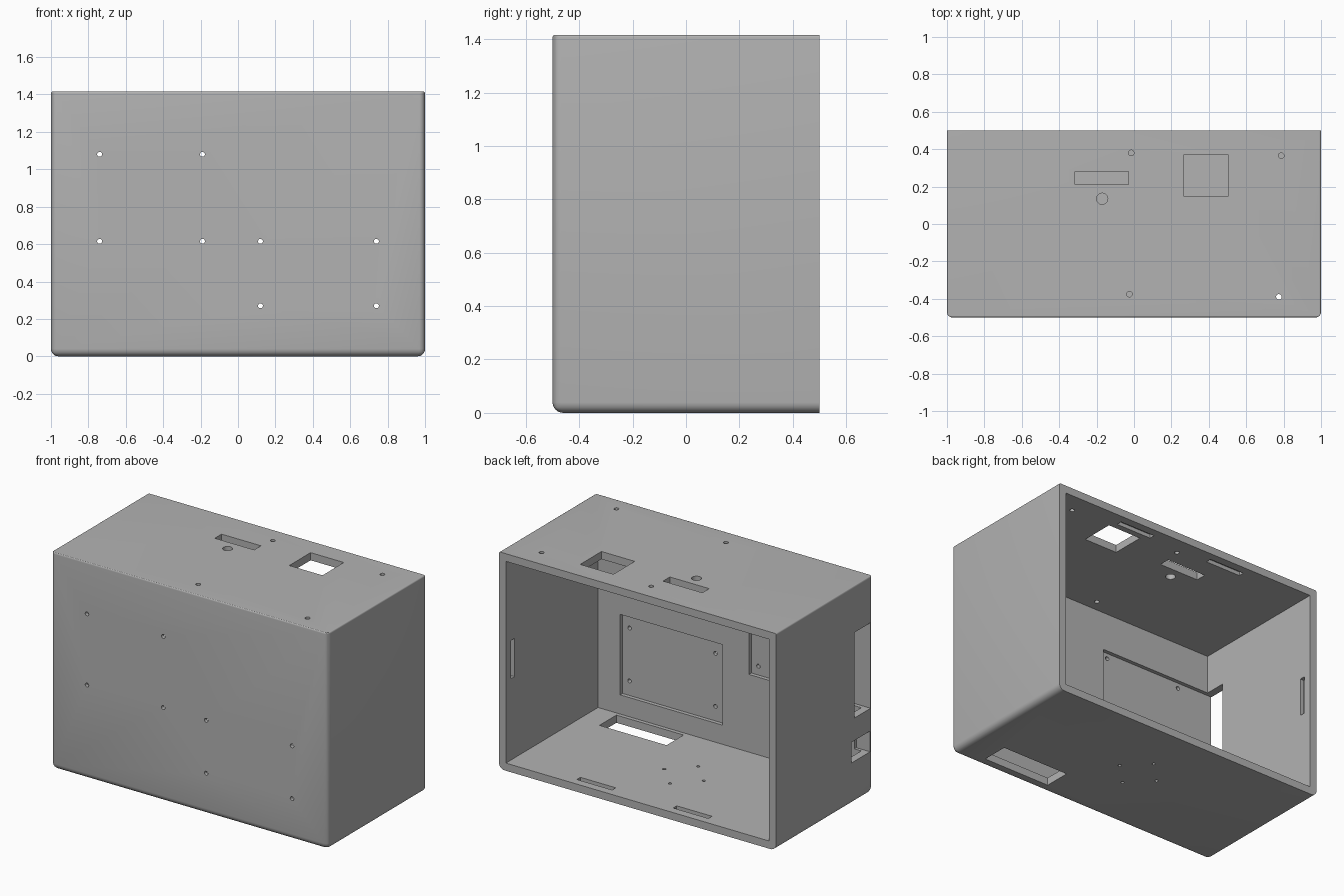
import bpy
import bmesh
from mathutils import Matrix, Vector

if "Cube" in bpy.data.objects:
    bpy.data.objects.remove(bpy.data.objects["Cube"], do_unlink=True)

HEIGHT = 1.416
WALL = 0.05
TOP = HEIGHT - WALL

grey = bpy.data.materials.new("plain grey")
grey.use_nodes = True
COLOUR = (0.45, 0.45, 0.45, 1)
grey.diffuse_color = COLOUR
grey.node_tree.nodes["Principled BSDF"].inputs["Base Color"].default_value = COLOUR


def new_object(name, bm):
    mesh = bpy.data.meshes.new(name)
    bm.to_mesh(mesh)
    bm.free()
    mesh.materials.append(grey)
    obj = bpy.data.objects.new(name, mesh)
    bpy.context.collection.objects.link(obj)
    return obj


def box(name, xs, ys, zs):
    low, high = (Vector(c) for c in zip(xs, ys, zs))
    bm = bmesh.new()
    place = Matrix.Translation((low + high) / 2) @ Matrix.Diagonal((*(high - low), 1))
    bmesh.ops.create_cube(bm, size=1, matrix=place)
    return new_object(name, bm)


def drill(name, centre, radius, axis):
    bm = bmesh.new()
    turn = Matrix.Rotation(1.5707963, 4, "X") if axis == "Y" else Matrix()
    bmesh.ops.create_cone(bm, cap_ends=True, segments=24, radius1=radius, radius2=radius,
                          depth=0.16, matrix=Matrix.Translation(centre) @ turn)
    return new_object(name, bm)


# Outer body, with softer edges at the bottom and front than at the top
body = box("enclosure", (-1, 1), (-0.5, 0.5), (0, HEIGHT))
bm = bmesh.new()
bm.from_mesh(body.data)
weight = bm.edges.layers.float.new("bevel_weight_edge")
for edge in bm.edges:
    a, b = (v.co for v in edge.verts)
    mid = (a + b) / 2
    if mid.y > 0.4:
        continue
    if mid.z < 0.1:
        edge[weight] = 1.0
    elif mid.z > HEIGHT - 0.1:
        edge[weight] = 0.25
    else:
        edge[weight] = 0.75
bm.to_mesh(body.data)
bm.free()
bevel = body.modifiers.new("rounded_edges", "BEVEL")
bevel.width = 0.04
bevel.segments = 6
bevel.limit_method = "WEIGHT"

# Hollow interior, open at the back
cutters = [box("cavity", (WALL - 1, 1 - WALL), (WALL - 0.5, 0.6), (WALL, TOP))]

# Board recesses inside the front wall, and the side ports
cutters += [
    box("low_recess", (0.05, 0.79), (-0.475, -0.4), (0.175, 0.70)),
    box("high_recess", (-1.1, -0.14), (-0.475, -0.4), (0.557, 1.115)),
    box("tall_side_port", (-1.1, -0.9), (-0.475, -0.31), (0.557, 1.115)),
    box("small_side_port", (-1.1, -0.9), (-0.47, -0.28), (0.275, 0.41)),
]

# Openings in the top and the floor
cutters += [
    box("square_opening", (0.265, 0.505), (0.15, 0.37), (TOP - 0.1, HEIGHT + 0.1)),
    box("slot_opening", (-0.315, -0.03), (0.21, 0.28), (TOP - 0.1, HEIGHT + 0.1)),
    drill("button_hole", (-0.17, 0.135, TOP), 0.03, "Z"),
    box("floor_opening", (0.315, 0.80), (-0.425, -0.25), (-0.1, 0.1)),
]

# Screw holes
for x, y in ((-0.015, 0.38), (0.787, 0.365), (-0.025, -0.375), (0.775, -0.39)):
    cutters.append(drill("top_screw_hole", (x, y, TOP), 0.015, "Z"))
for xs, zs in (((-0.74, -0.19), (0.615, 1.08)), ((0.12, 0.74), (0.27, 0.615))):
    for x in xs:
        for z in zs:
            cutters.append(drill("front_screw_hole", (x, -0.48, z), 0.013, "Y"))
for dx, dy in ((1, 0), (-1, 0), (0, 1), (0, -1)):
    cutters.append(drill("floor_screw_hole", (-0.007 + 0.143 * dx, 0.03 + 0.145 * dy, 0.02), 0.01, "Z"))

# Shallow latch slots around the back rim
SLOT_Y = (0.41, 0.447)
DEPTH = 0.025
for side in (-1, 1):
    across = sorted((side * 0.22, side * 0.475))
    cutters.append(box("floor_latch", across, SLOT_Y, (WALL - DEPTH, 0.1)))
    cutters.append(box("top_latch", across, SLOT_Y, (TOP - 0.05, TOP + DEPTH)))
    wall = sorted((side * 0.9, side * (1 - WALL + DEPTH)))
    cutters.append(box("side_latch", wall, SLOT_Y, (0.58, 0.83)))

for cutter in cutters:
    cutter.hide_render = True
    cut = body.modifiers.new(cutter.name, "BOOLEAN")
    cut.operation = "DIFFERENCE"
    cut.solver = "EXACT"
    cut.object = cutter

# Bake the cuts, then drop the cutters
bpy.context.view_layer.update()
graph = bpy.context.evaluated_depsgraph_get()
baked = bpy.data.meshes.new_from_object(body.evaluated_get(graph))
body.modifiers.clear()
body.data = baked
baked.materials.clear()
baked.materials.append(grey)
for cutter in cutters:
    bpy.data.objects.remove(cutter, do_unlink=True)

bpy.ops.object.select_all(action="DESELECT")
body.select_set(True)
bpy.context.view_layer.objects.active = body
bpy.ops.object.shade_smooth_by_angle(angle=0.6)
